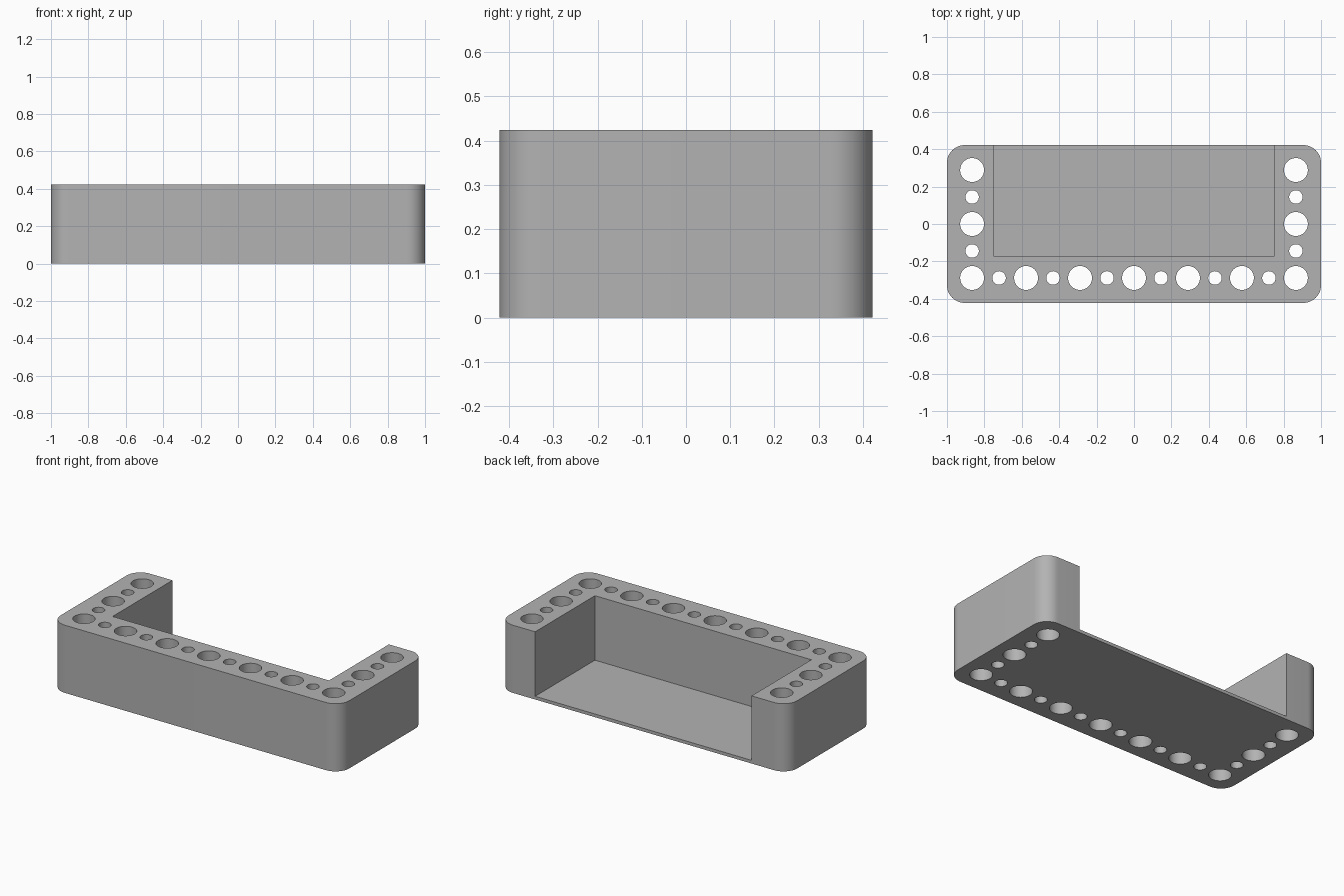
import bpy, bmesh, math
from mathutils import Matrix, Vector

if "Cube" in bpy.data.objects:
    bpy.data.objects.remove(bpy.data.objects["Cube"], do_unlink=True)

WIDTH, DEPTH, HEIGHT = 2.0, 0.844, 0.424
CORNER = 0.095
FLOOR = 0.02
PITCH = 0.2885
BIG, SMALL = 0.064, 0.036

grey = bpy.data.materials.new("plain grey")
grey.use_nodes = True
colour = (0.45, 0.45, 0.45, 1)
grey.diffuse_color = colour
grey.node_tree.nodes["Principled BSDF"].inputs["Base Color"].default_value = colour


def make_object(name, bm):
    bmesh.ops.recalc_face_normals(bm, faces=bm.faces)
    mesh = bpy.data.meshes.new(name)
    bm.to_mesh(mesh)
    bm.free()
    mesh.materials.append(grey)
    obj = bpy.data.objects.new(name, mesh)
    bpy.context.collection.objects.link(obj)
    return obj


def add_box(bm, low, high):
    low, high = Vector(low), Vector(high)
    place = Matrix.Translation((low + high) / 2) @ Matrix.Diagonal((*(high - low), 1))
    bmesh.ops.create_cube(bm, size=1, matrix=place)


def cut(target, cutter):
    cutter.hide_render = True
    mod = target.modifiers.new(cutter.name, "BOOLEAN")
    mod.operation = "DIFFERENCE"
    mod.solver = "EXACT"
    mod.object = cutter
    bpy.context.view_layer.objects.active = target
    bpy.ops.object.modifier_apply(modifier=mod.name)
    bpy.data.objects.remove(cutter, do_unlink=True)


# Block with rounded upright corners
bm = bmesh.new()
add_box(bm, (-WIDTH / 2, -DEPTH / 2, 0), (WIDTH / 2, DEPTH / 2, HEIGHT))
upright = [e for e in bm.edges if abs(e.verts[0].co.z - e.verts[1].co.z) > 0.1]
bmesh.ops.bevel(bm, geom=upright, offset=CORNER, segments=12, profile=0.5, affect="EDGES")
tray = make_object("tray_body", bm)

# Pocket open at the top and back
bm = bmesh.new()
add_box(bm, (-0.75, -0.17, FLOOR), (0.75, DEPTH, HEIGHT + 0.1))
cut(tray, make_object("pocket_cutter", bm))

# Alternating large and small through holes along the front and both sides
spots = [(i, -2) for i in range(-6, 7)]
spots += [(side, j) for side in (-6, 6) for j in range(-1, 3)]
bm = bmesh.new()
for i, j in spots:
    radius = BIG if i % 2 == 0 and j % 2 == 0 else SMALL
    bmesh.ops.create_cone(
        bm, cap_ends=True, segments=40, radius1=radius, radius2=radius, depth=1,
        matrix=Matrix.Translation((i * PITCH / 2, j * PITCH / 2, HEIGHT / 2)))
cut(tray, make_object("hole_cutter", bm))

# Smooth round walls, crisp edges
bpy.ops.object.select_all(action="DESELECT")
tray.select_set(True)
bpy.context.view_layer.objects.active = tray
bpy.ops.object.shade_smooth_by_angle(angle=math.radians(30))
